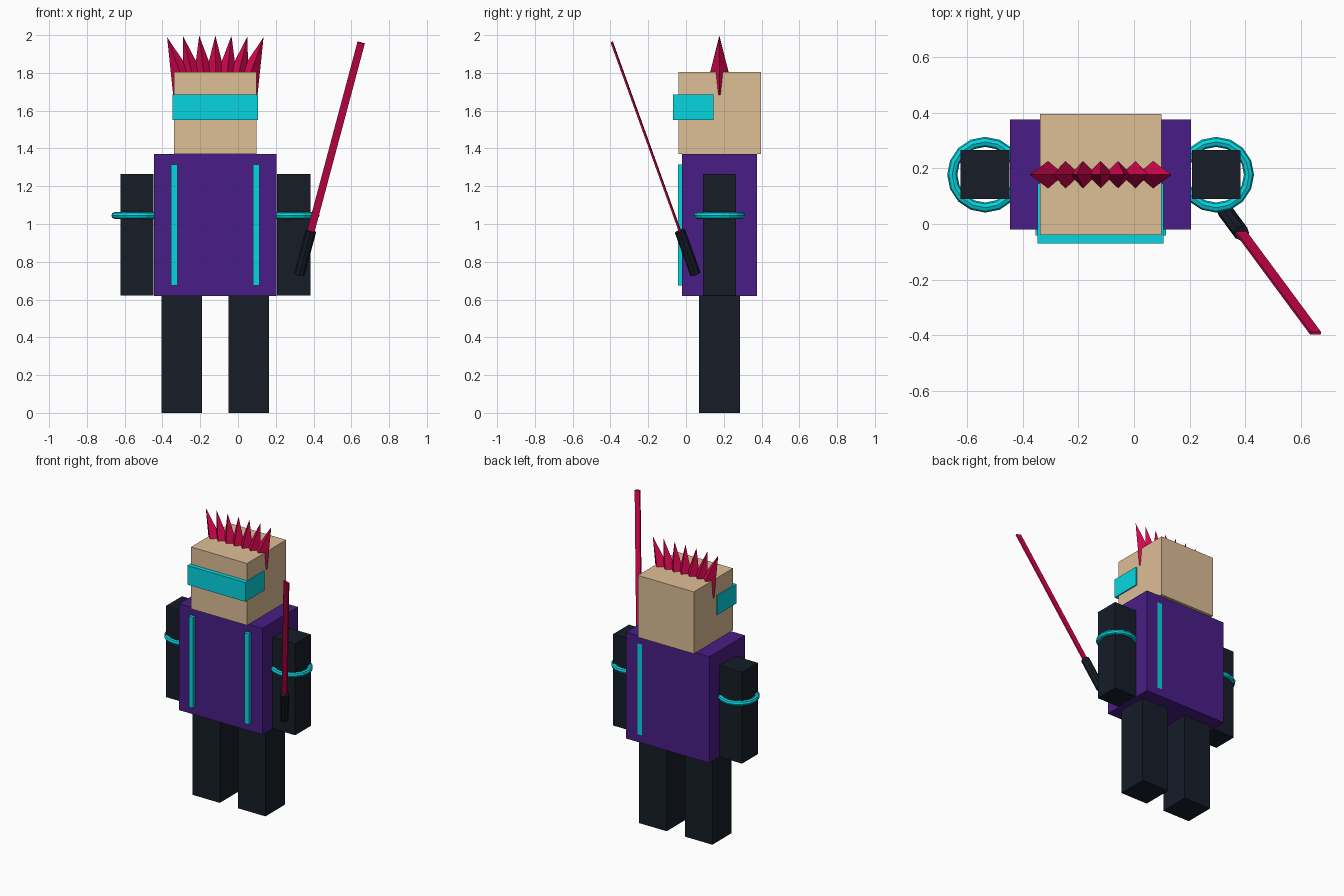
import bpy, math
from mathutils import Vector, Matrix

if "Cube" in bpy.data.objects:
    bpy.data.objects.remove(bpy.data.objects["Cube"])


def material(name, rgb):
    m = bpy.data.materials.new(name)
    m.diffuse_color = (*[(c / 255) ** 2.2 for c in rgb], 1)
    m.use_nodes = True
    m.node_tree.nodes["Principled BSDF"].inputs["Base Color"].default_value = m.diffuse_color
    return m


DARK = material("dark", (28, 34, 44))
PURPLE = material("purple", (74, 35, 133))
CYAN = material("cyan", (14, 213, 224))
RED = material("red", (208, 14, 78))
SKIN = material("skin", (221, 189, 149))

CX, CY = -0.12, 0.177  # centre of the body


def finish(name, mat):
    ob = bpy.context.object
    ob.name = name
    ob.data.materials.append(mat)
    return ob


def box(name, mat, x, y, z):
    """Box from (min, max) pairs."""
    bpy.ops.mesh.primitive_cube_add(size=1)
    ob = finish(name, mat)
    ob.location = [(a + b) / 2 for a, b in (x, y, z)]
    ob.scale = [b - a for a, b in (x, y, z)]
    return ob


# Torso, head and visor
box("torso", PURPLE, (-0.445, 0.205), (-0.02, 0.375), (0.62, 1.37))
box("head", SKIN, (-0.338, 0.098), (-0.04, 0.396), (1.37, 1.806))
box("visor", CYAN, (-0.346, 0.106), (-0.07, 0.145), (1.55, 1.685))

for side, s in (("left", -1), ("right", 1)):
    # Legs
    lx = CX + s * 0.178
    box(side + "_leg", DARK, (lx - 0.107, lx + 0.107), (0.07, 0.285), (0, 0.62))
    # Arms
    ax = CX + s * 0.415
    box(side + "_arm", DARK, (ax - 0.0875, ax + 0.0875), (0.09, 0.265), (0.622, 1.266))
    # Arm rings
    bpy.ops.mesh.primitive_torus_add(major_segments=16, minor_segments=8,
                                     major_radius=0.118, minor_radius=0.018,
                                     location=(ax, CY, 1.045))
    finish(side + "_arm_ring", CYAN)
    # Torso stripes, running through to the back
    sx = CX + s * 0.217
    box(side + "_stripe", CYAN, (sx - 0.0175, sx + 0.0175),
        (-0.042, 0.3753 if s > 0 else 0.373), (0.675, 1.315))

# Fan of hair spikes
for i in range(-3, 4):
    bpy.ops.mesh.primitive_cone_add(vertices=4, radius1=0.075, depth=0.3,
                                    location=(CX + 0.068 * i, CY, 1.848),
                                    rotation=(0, math.radians(6.67 * i), 0))
    finish("hair_spike", RED)

# Sword: handle and blade along one tilted axis
bottom, tip = Vector((0.325, 0.05, 0.735)), Vector((0.652, -0.392, 1.96))
length = (tip - bottom).length
az = (tip - bottom).normalized()
ax = Vector((0, 1, 0)).cross(az).normalized()
ay = az.cross(ax)
frame = Matrix((ax, ay, az)).transposed().to_4x4()
GRIP = 0.25

bpy.ops.mesh.primitive_cylinder_add(vertices=8, radius=0.0285, depth=GRIP)
handle = finish("sword_handle", DARK)
handle.matrix_world = Matrix.Translation(bottom + az * GRIP / 2) @ frame

bpy.ops.mesh.primitive_cube_add(size=1)
blade = finish("sword_blade", RED)
blade.matrix_world = (Matrix.Translation(bottom + az * (GRIP + length) / 2) @ frame
                      @ Matrix.Diagonal((0.04, 0.01, length - GRIP, 1)))
